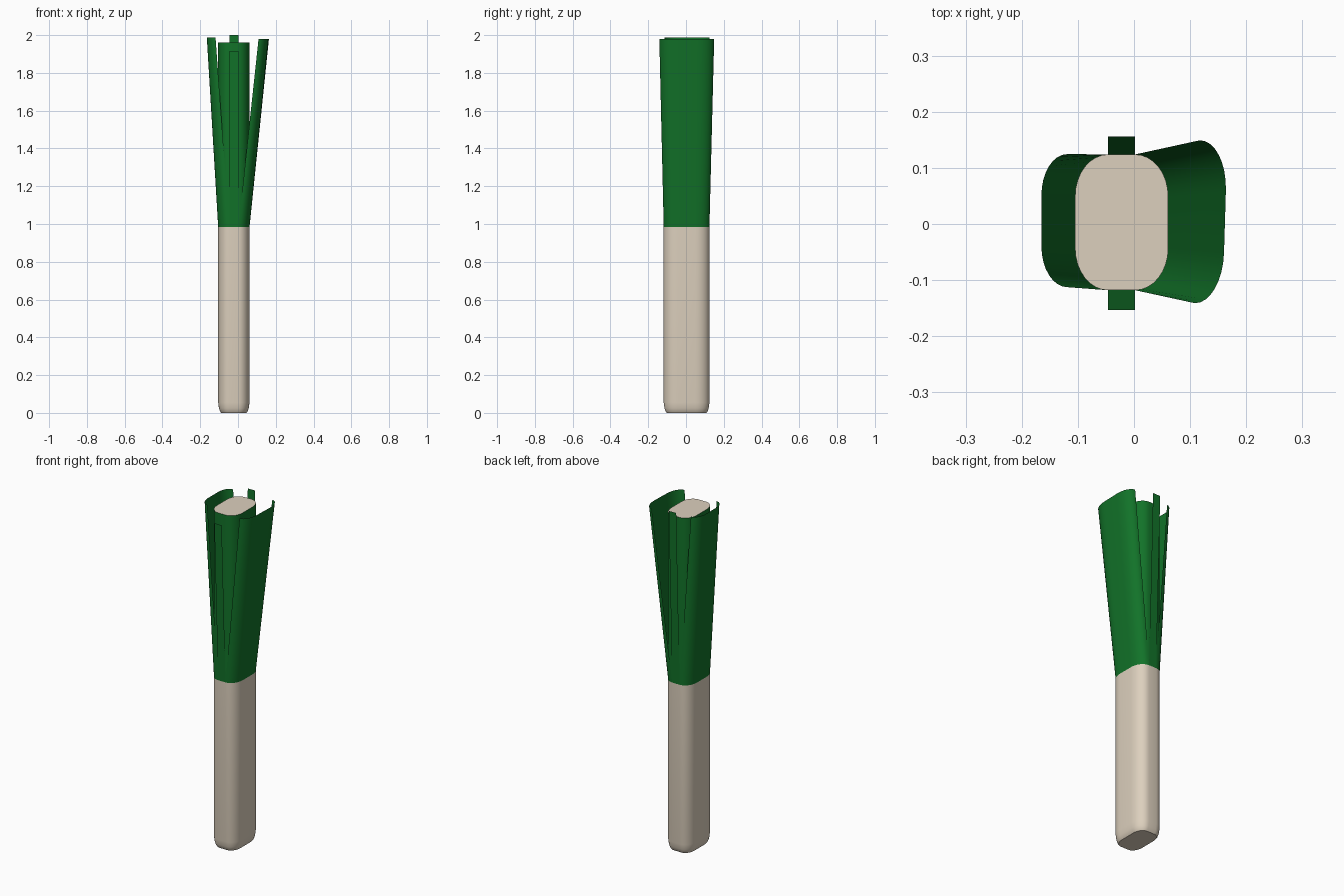
import bpy, bmesh, math
from mathutils import Vector

cube = bpy.data.objects.get("Cube")
if cube:
    bpy.data.objects.remove(cube, do_unlink=True)

CENTRE = Vector((-0.022, 0.003))
FLAT_X, FLAT_Y = 0.024, 0.046      # half lengths of the straight sides
ROUND_X, ROUND_Y = 0.059, 0.075    # corner radii
STEPS = 8
SPLIT, STALK_TOP = 0.985, 1.962


def material(name, rgb):
    mat = bpy.data.materials.new(name)
    mat.use_nodes = True
    mat.diffuse_color = (*rgb, 1)
    bsdf = mat.node_tree.nodes["Principled BSDF"]
    bsdf.inputs["Base Color"].default_value = (*rgb, 1)
    bsdf.inputs["Roughness"].default_value = 0.8
    return mat


cream = material("cream", (0.72, 0.63, 0.51))
green = material("leaf green", (0.006, 0.17, 0.022))


def side_outline(side, inset=0):
    """Half of the rounded section on one x side, from front to back."""
    pts = []
    for end in (-1, 1):
        for i in range(STEPS + 1):
            a = math.pi / 2 * i / STEPS
            if end == 1:
                a = math.pi / 2 - a
            pts.append(CENTRE + Vector((
                side * (FLAT_X + (ROUND_X - inset) * math.sin(a)),
                end * (FLAT_Y + (ROUND_Y - inset) * math.cos(a)))))
    return pts


def finish(name, bm, mats):
    mesh = bpy.data.meshes.new(name)
    bm.normal_update()
    bm.to_mesh(mesh)
    bm.free()
    for mat in mats:
        mesh.materials.append(mat)
    obj = bpy.data.objects.new(name, mesh)
    bpy.context.collection.objects.link(obj)
    bpy.ops.object.select_all(action='DESELECT')
    bpy.context.view_layer.objects.active = obj
    obj.select_set(True)
    bpy.ops.object.shade_smooth_by_angle(angle=math.radians(35))
    return obj


def bridge(bm, low, high, closed):
    count = len(low)
    return [bm.faces.new((low[i], low[(i + 1) % count],
                          high[(i + 1) % count], high[i]))
            for i in range(count if closed else count - 1)]


# Stalk: rounded foot, cream below the split, green above, cream cut top
bm = bmesh.new()
rings = []
for z, inset in ((0, 0.016), (0.008, 0.010), (0.025, 0.004), (0.055, 0),
                 (SPLIT, 0), (STALK_TOP, 0)):
    loop = side_outline(1, inset) + side_outline(-1, inset)[::-1]
    rings.append([bm.verts.new((p.x, p.y, z)) for p in loop])
for low, high in zip(rings, rings[1:]):
    for face in bridge(bm, low, high, True):
        face.material_index = int(face.calc_center_median().z > SPLIT)
bm.faces.new(rings[0][::-1])
bm.faces.new(rings[-1])
finish("stalk", bm, (cream, green))


def leaf(name, base, tip, tip_z):
    """Thin straight sheet from the stalk surface out to its tip."""
    bm = bmesh.new()
    low = [bm.verts.new((p.x, p.y, SPLIT)) for p in base]
    high = [bm.verts.new((p.x, p.y, tip_z)) for p in tip]
    bridge(bm, low, high, False)
    finish(name, bm, (green,))


# Wide side leaves, the left one flaring as it rises
base = side_outline(1)
tip = [Vector((0.113 + (p.x - base[0].x) * 0.83,
               0.004 + (p.y - CENTRE.y) * 1.2)) for p in base]
for p in tip:
    p.x += 0.03 * p.y
leaf("left_leaf", base, tip, 1.98)

base = side_outline(-1)[::-1]
tip = [Vector((-0.119 + (p.x - base[0].x) * 0.78,
               0.006 + (p.y - CENTRE.y) * 0.98)) for p in base]
leaf("right_leaf", base, tip, 1.987)

# Narrow strips between the side leaves
for name, end, tip_y, tip_z in (("front_strip", -1, -0.153, 1.915),
                                ("back_strip", 1, 0.156, 2.0)):
    base = [CENTRE + Vector((s * FLAT_X, end * (FLAT_Y + ROUND_Y)))
            for s in (end * 1, end * -1)][::1 if end == 1 else -1]
    if end == -1:
        base.sort(key=lambda p: p.x)
    leaf(name, base, [Vector((p.x, tip_y)) for p in base], tip_z)
